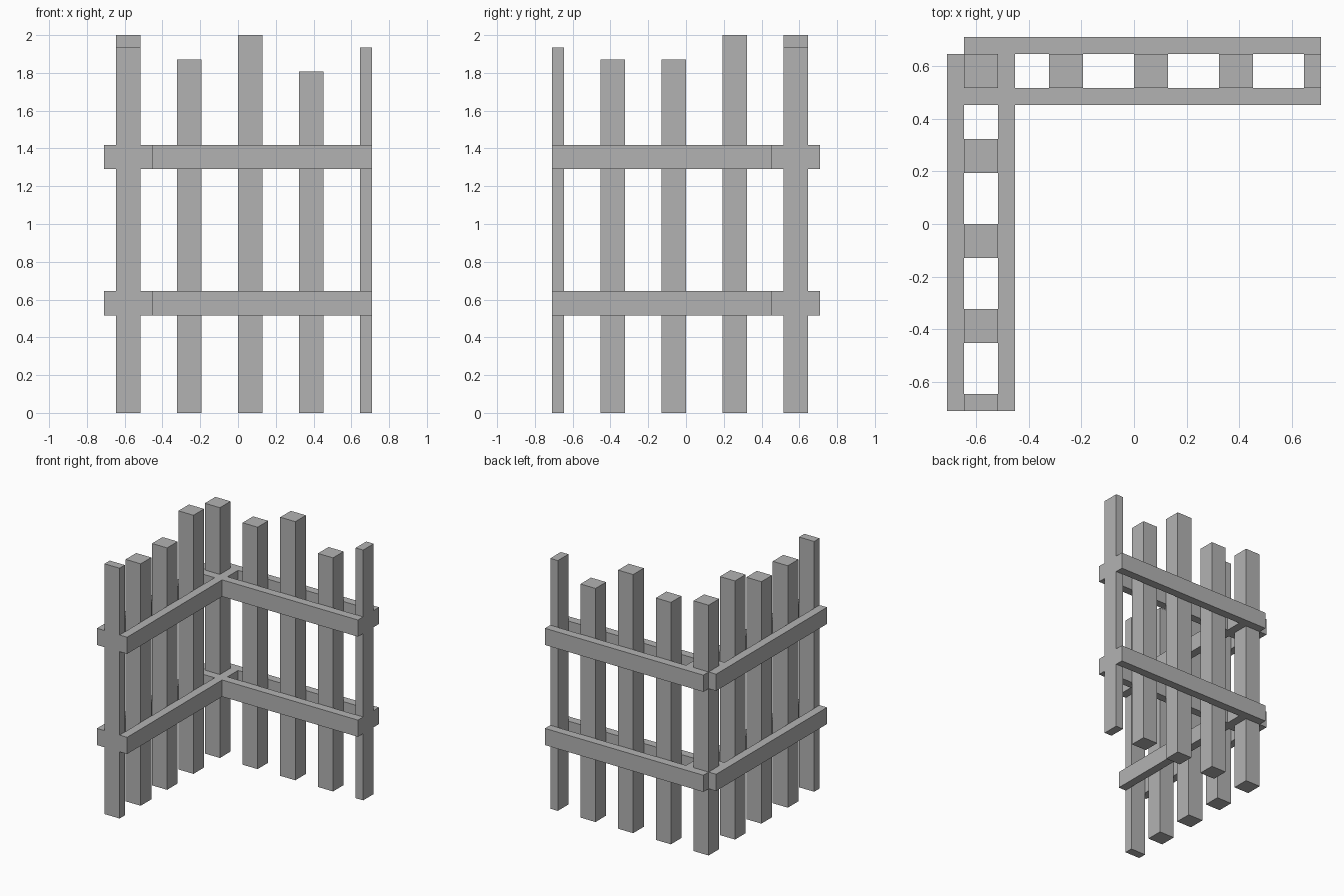
import bpy
import bmesh
from mathutils import Matrix, Vector

cube = bpy.data.objects.get("Cube")
if cube:
    bpy.data.objects.remove(cube, do_unlink=True)

U = 2 / 31  # building module: the tallest post is 31 modules high

grey = bpy.data.materials.new("plain grey")
grey.use_nodes = True
colour = (0.45, 0.45, 0.45, 1)
grey.diffuse_color = colour
grey.node_tree.nodes["Principled BSDF"].inputs["Base Color"].default_value = colour


def box(name, x, y, z):
    """Box spanning the given (low, high) module ranges."""
    low, high = (Vector(c) * U for c in zip(x, y, z))
    bm = bmesh.new()
    bmesh.ops.create_cube(bm, size=1, matrix=Matrix.Translation(
        (low + high) / 2) @ Matrix.Diagonal((high - low).to_4d()))
    mesh = bpy.data.meshes.new(name)
    bm.to_mesh(mesh)
    bm.free()
    mesh.materials.append(grey)
    obj = bpy.data.objects.new(name, mesh)
    bpy.context.collection.objects.link(obj)


# Posts: (start, end, height) along each wing
POST_LINE = (-10, -8)
box("corner_post", POST_LINE, (8, 10), (0, 30))
for a, b, h in [(-5, -3, 29), (0, 2, 31), (5, 7, 28), (10, 11, 30)]:
    box("back_post", (a, b), (8, 10), (0, h))
for a, b, h in [(3, 5, 31), (-2, 0, 29), (-7, -5, 29), (-11, -10, 30)]:
    box("side_post", POST_LINE, (a, b), (0, h))

# Paired rails clamp both faces of the posts at two heights
for level, z in (("lower", (8, 10)), ("upper", (20, 22))):
    box(level + "_back_outer_rail", (-10, 11), (10, 11), z)
    box(level + "_side_outer_rail", (-11, -10), (-11, 10), z)
    box(level + "_side_inner_rail", (-8, -7), (-11, 10), z)
    box(level + "_back_inner_rail", (-7, 11), (7, 8), z)
    # Short end of the back inner rail past the crossing
    box(level + "_back_inner_rail_end", (-10, -8), (7, 8), z)
